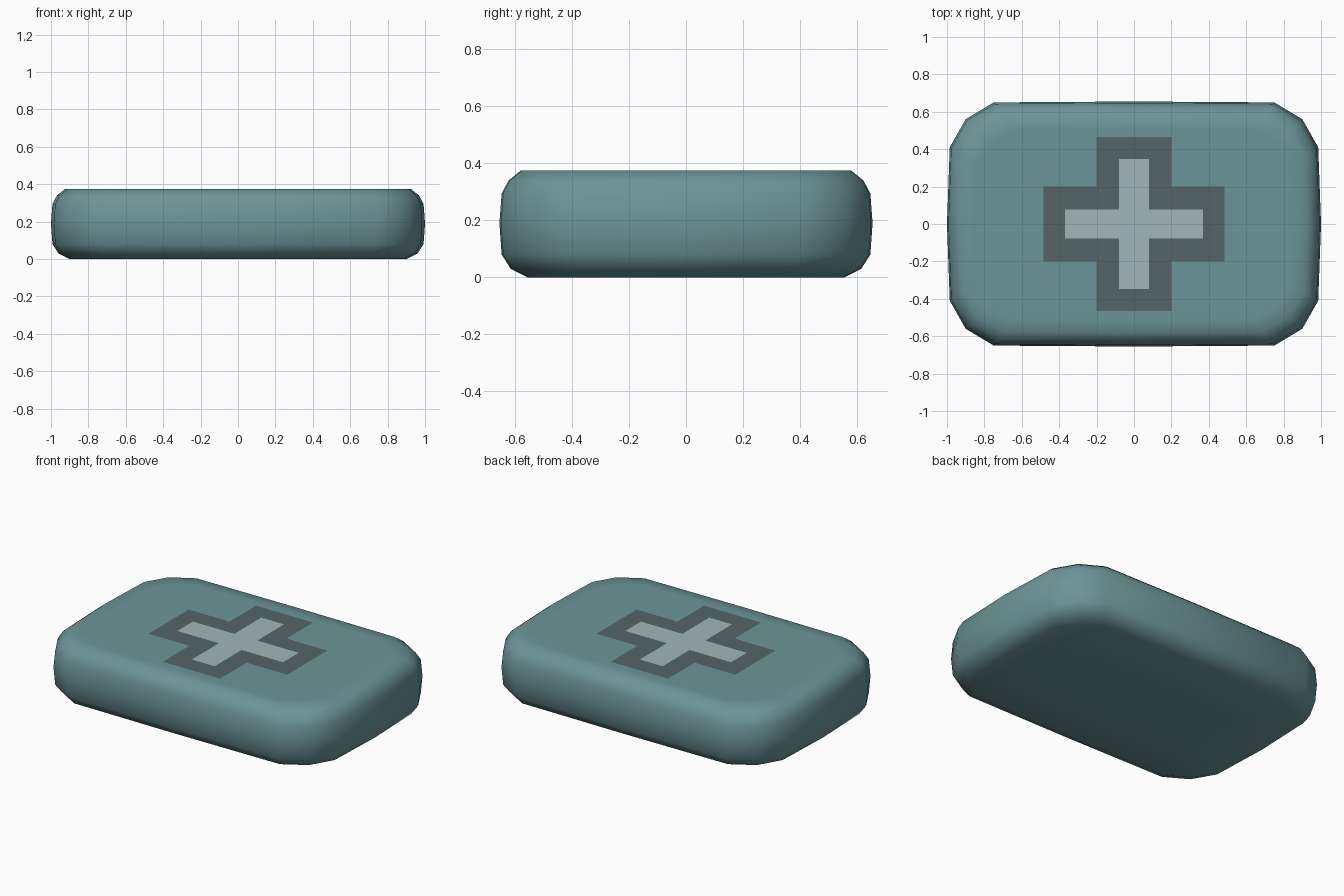
import bpy, bmesh

if "Cube" in bpy.data.objects:
    bpy.data.objects.remove(bpy.data.objects["Cube"])


def material(name, rgb):
    m = bpy.data.materials.new(name)
    m.diffuse_color = (*rgb, 1)
    m.use_nodes = True
    m.node_tree.nodes["Principled BSDF"].inputs["Base Color"].default_value = m.diffuse_color
    return m


def make_object(name, bm, mat):
    mesh = bpy.data.meshes.new(name)
    bm.to_mesh(mesh)
    bm.free()
    mesh.materials.append(mat)
    ob = bpy.data.objects.new(name, mesh)
    bpy.context.collection.objects.link(ob)
    return ob


# Case body: one quarter of the outline, mirrored and stacked in rings
HX, HY = 1.0, 0.655
quarter = [(HX, 0), (0.985, 0.41), (0.9, 0.56), (0.75, 0.65), (0, HY)]
half = quarter + [(-x, y) for x, y in quarter[-2::-1]]
outline = half + [(x, -y) for x, y in half[-2:0:-1]]

# (height, inset) from the underside up to the flat lid
profile = [(0.0, 0.4), (0.0, 0.1), (0.03, 0.04), (0.08, 0.008), (0.19, 0.0),
           (0.295, 0.008), (0.34, 0.032), (0.375, 0.075), (0.375, 0.15)]

bm = bmesh.new()
rings = []
for z, inset in profile:
    sx, sy = 1 - inset / HX, 1 - inset / HY
    rings.append([bm.verts.new((x * sx, y * sy, z)) for x, y in outline])
n = len(outline)
for a, b in zip(rings, rings[1:]):
    for i in range(n):
        j = (i + 1) % n
        bm.faces.new((a[i], a[j], b[j], b[i]))
bm.faces.new(rings[0][::-1])
bm.faces.new(rings[-1])
for f in bm.faces:
    f.smooth = True
make_object("case_body", bm, material("teal", (0.15, 0.30, 0.31)))


# Flat cross panels on the lid
def cross(name, length_x, length_y, arm_x, arm_y, z, mat):
    q = [(length_x, arm_y), (arm_x, arm_y), (arm_x, length_y)]
    top = q + [(-x, y) for x, y in q[::-1]]
    pts = top + [(-x, -y) for x, y in top]
    b = bmesh.new()
    b.faces.new([b.verts.new((x, y, z)) for x, y in pts])
    make_object(name, b, mat)


cross("cross_border", 0.485, 0.465, 0.2, 0.2, 0.3765,
      material("dark_grey", (0.09, 0.13, 0.135)))
cross("cross_centre", 0.37, 0.347, 0.08, 0.078, 0.378,
      material("pale_grey", (0.35, 0.47, 0.48)))
